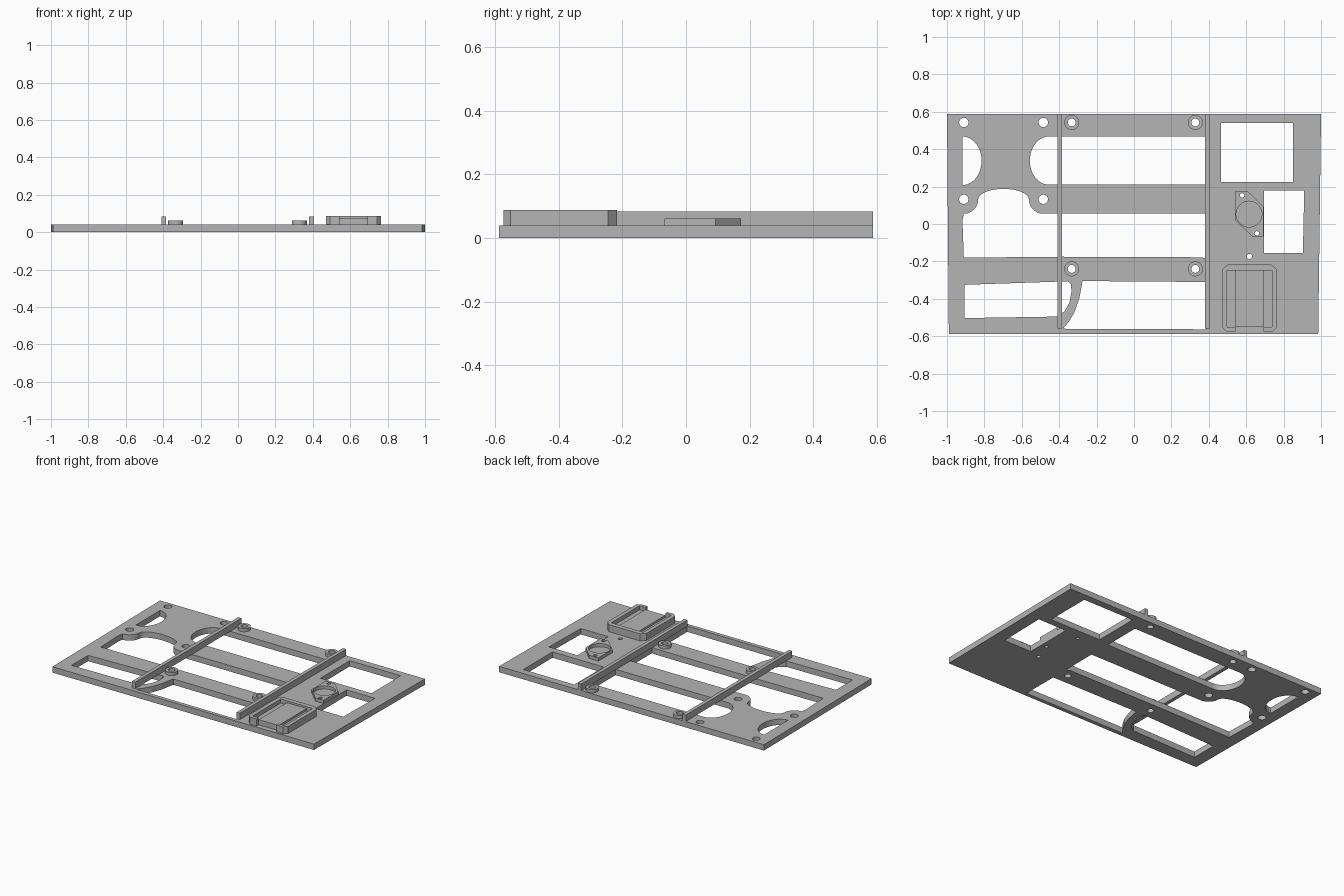
import bpy, bmesh
from math import cos, sin, radians

cube = bpy.data.objects.get("Cube")
if cube:
    bpy.data.objects.remove(cube, do_unlink=True)

grey = bpy.data.materials.new("plain grey")
grey.use_nodes = True
colour = (0.46, 0.46, 0.46, 1)
grey.diffuse_color = colour
grey.node_tree.nodes["Principled BSDF"].inputs["Base Color"].default_value = colour


def arc(cx, cy, rx, ry, start, end, steps=12):
    angles = [radians(start + (end - start) * i / steps) for i in range(steps + 1)]
    return [(cx + rx * cos(a), cy + ry * sin(a)) for a in angles]


def circle(cx, cy, r, steps=32):
    return arc(cx, cy, r, r, 0, 360, steps)[:-1]


def rect(x0, x1, y0, y1):
    return [(x0, y0), (x1, y0), (x1, y1), (x0, y1)]


def slab(name, outline, z0, z1, holes=()):
    """Extrude a flat outline with holes between two heights."""
    curve = bpy.data.curves.new(name + "_profile", 'CURVE')
    curve.dimensions = '2D'
    curve.fill_mode = 'BOTH'
    curve.extrude = (z1 - z0) / 2
    for loop in [outline, *holes]:
        spline = curve.splines.new('POLY')
        spline.points.add(len(loop) - 1)
        for point, (x, y) in zip(spline.points, loop):
            point.co = (x, y, 0, 1)
        spline.use_cyclic_u = True
        spline.use_smooth = False
    temp = bpy.data.objects.new(name + "_profile", curve)
    bpy.context.collection.objects.link(temp)
    graph = bpy.context.evaluated_depsgraph_get()
    mesh = bpy.data.meshes.new_from_object(temp.evaluated_get(graph))
    bpy.data.objects.remove(temp, do_unlink=True)
    bm = bmesh.new()
    bm.from_mesh(mesh)
    bmesh.ops.remove_doubles(bm, verts=bm.verts, dist=0.0001)
    bmesh.ops.translate(bm, verts=bm.verts, vec=(0, 0, (z0 + z1) / 2))
    bmesh.ops.recalc_face_normals(bm, faces=bm.faces)
    for face in bm.faces:
        face.smooth = False
    bm.to_mesh(mesh)
    bm.free()
    mesh.name = name
    mesh.materials.clear()
    mesh.materials.append(grey)
    obj = bpy.data.objects.new(name, mesh)
    bpy.context.collection.objects.link(obj)
    return obj


TOP = 0.04
IN_L, IN_R = -0.385, 0.385
bosses = [(x, y) for x in (-0.333, 0.328) for y in (0.543, -0.24)]
screws = [(x, y) for x in (-0.91, -0.485) for y in (0.543, 0.132)]
mount_screws = [(0.578, 0.153), (0.657, -0.05)]

# Openings in the base plate
back_opening = [(IN_R, 0.21), (IN_R, 0.468)] + arc(-0.455, 0.339, 0.102, 0.129, 90, 270, 20)
kidney = arc(-0.917, 0.338, 0.102, 0.13, 90, -90, 20)
middle_opening = ([(IN_R, -0.185), (IN_R, 0.055)]
                  + arc(-0.485, 0.132, 0.077, 0.077, 270, 180)
                  + arc(-0.697, 0.132, 0.135, 0.056, 0, 180, 16)[1:-1]
                  + arc(-0.91, 0.132, 0.077, 0.077, 0, -90)
                  + [(-0.917, 0.02), (-0.91, -0.18), (-0.4, -0.175), (0.36, -0.178)])
front_opening = [(IN_R, -0.31), (IN_R, -0.563), (-0.38, -0.56), (-0.35, -0.525),
                 (-0.32, -0.475), (-0.293, -0.4), (-0.275, -0.305)]
corner_opening = [(-0.905, -0.325), (-0.4, -0.308), (-0.355, -0.306), (-0.338, -0.32),
                  (-0.334, -0.36), (-0.345, -0.42), (-0.372, -0.467), (-0.41, -0.495),
                  (-0.905, -0.503)]
side_window = [(0.695, -0.155), (0.903, -0.155), (0.91, 0.178), (0.695, 0.178)]

plate_holes = [back_opening, kidney, middle_opening, front_opening, corner_opening,
               side_window, rect(0.465, 0.85, 0.225, 0.54), circle(0.617, -0.173, 0.014, 16)]
plate_holes += [circle(x, y, 0.025) for x, y in screws]
plate_holes += [circle(x, y, 0.021) for x, y in bosses]
plate_holes += [circle(x, y, 0.012, 16) for x, y in mount_screws]
slab("base_plate", [(-1, 0.588), (-0.99, -0.588), (0.985, -0.588), (1, 0.588)],
     0, TOP, plate_holes)

# Rails on either side of the centre bay
slab("right_rail", rect(-0.41, IN_L, -0.558, 0.588), TOP, 0.084)
slab("left_rail", rect(0.38, 0.405, -0.558, 0.588), TOP, 0.084)

# Ring bosses
for i, (x, y) in enumerate(bosses):
    slab(f"ring_boss_{i + 1}", circle(x, y, 0.04), TOP, 0.062, [circle(x, y, 0.021)])

# Angled round mount
slab("round_mount", [(0.54, 0.173), (0.61, 0.173), (0.693, 0.093), (0.693, -0.068),
                     (0.633, -0.068), (0.54, 0.022)], TOP, 0.062,
     [circle(0.615, 0.053, 0.069)] + [circle(x, y, 0.012, 16) for x, y in mount_screws])

# Tray: chamfered U wall with inward front posts, and a stepped floor
slab("tray_wall", [(0.47, -0.552), (0.47, -0.245), (0.5, -0.217), (0.735, -0.217),
                   (0.765, -0.245), (0.765, -0.552), (0.742, -0.575), (0.692, -0.575),
                   (0.692, -0.552), (0.738, -0.552), (0.738, -0.249), (0.497, -0.249),
                   (0.497, -0.552), (0.543, -0.552), (0.543, -0.575), (0.493, -0.575)],
     TOP, 0.088)
slab("tray_floor", rect(0.497, 0.738, -0.552, -0.249), TOP, 0.06)
slab("tray_pad", rect(0.543, 0.692, -0.552, -0.249), 0.06, 0.075)
